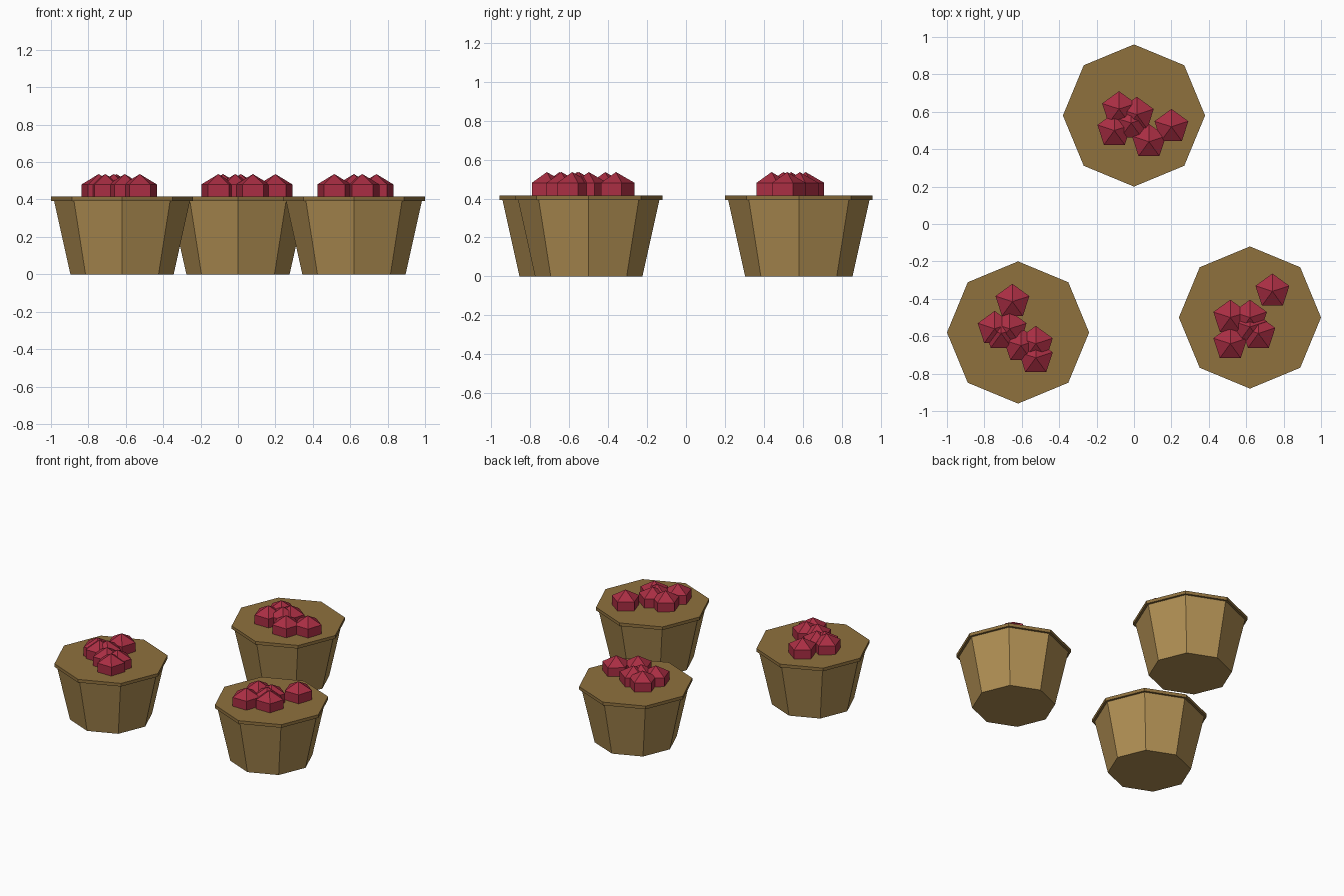
import bpy, math

if "Cube" in bpy.data.objects:
    bpy.data.objects.remove(bpy.data.objects["Cube"])


def material(name, rgb):
    m = bpy.data.materials.new(name)
    m.diffuse_color = (*rgb, 1)
    m.use_nodes = True
    m.node_tree.nodes["Principled BSDF"].inputs["Base Color"].default_value = m.diffuse_color
    return m


WICKER = material("wicker", (0.43, 0.27, 0.085))
RIM = material("dark_wicker", (0.275, 0.165, 0.048))
BERRY = material("berry_red", (0.40, 0.027, 0.056))


def lathe(name, center, profile, sides, mat, turn=0.0):
    """Closed flat-shaded solid from (radius, z) rings; radius 0 makes a point."""
    verts, rings, faces = [], [], []
    for r, z in profile:
        n = sides if r > 0 else 1
        rings.append([len(verts) + i for i in range(n)])
        for i in range(n):
            a = turn + math.tau * i / sides
            verts.append((r * math.cos(a), r * math.sin(a), z))
    for lo, hi in zip(rings, rings[1:]):
        for i in range(sides):
            j = (i + 1) % sides
            if len(lo) == 1:
                faces.append((lo[0], hi[j], hi[i]))
            elif len(hi) == 1:
                faces.append((lo[i], lo[j], hi[0]))
            else:
                faces.append((lo[i], lo[j], hi[j], hi[i]))
    if len(rings[0]) > 1:
        faces.append(rings[0][::-1])
    if len(rings[-1]) > 1:
        faces.append(rings[-1])
    mesh = bpy.data.meshes.new(name)
    mesh.from_pydata(verts, [], faces)
    mesh.materials.append(mat)
    ob = bpy.data.objects.new(name, mesh)
    ob.location = center
    bpy.context.collection.objects.link(ob)
    return ob


# Basket centres, each with its berry positions
BASKETS = {
    "back": ((0.0, 0.58), [(0.20, 0.52), (0.08, 0.44), (-0.08, 0.615),
                           (-0.105, 0.50), (0.015, 0.585), (-0.015, 0.54)]),
    "left": ((-0.62, -0.58), [(-0.65, -0.415), (-0.745, -0.56), (-0.665, -0.56),
                              (-0.71, -0.585), (-0.605, -0.65),
                              (-0.525, -0.64), (-0.525, -0.715)]),
    "right": ((0.62, -0.50), [(0.74, -0.36), (0.515, -0.50), (0.62, -0.50),
                              (0.515, -0.64), (0.665, -0.585), (0.62, -0.55)]),
}

# Berry: five-sided, two-ring ball
R = 0.11
BALL = [(0, -R), (R * 0.866, -R / 2), (R * 0.866, R / 2), (0, R)]

for side, ((x, y), berries) in BASKETS.items():
    # Tapered eight-sided tub and its flat overhanging rim
    lathe(f"{side}_basket_body", (x, y, 0), [(0.276, 0), (0.365, 0.40)], 8, WICKER)
    lathe(f"{side}_basket_rim", (x, y, 0), [(0.38, 0.393), (0.38, 0.416)], 8, RIM)
    # Heap of berries half sunk into the top
    for i, (bx, by) in enumerate(berries):
        lathe(f"{side}_berry_{i + 1}", (bx, by, 0.426), BALL, 5, BERRY, math.pi / 2)
